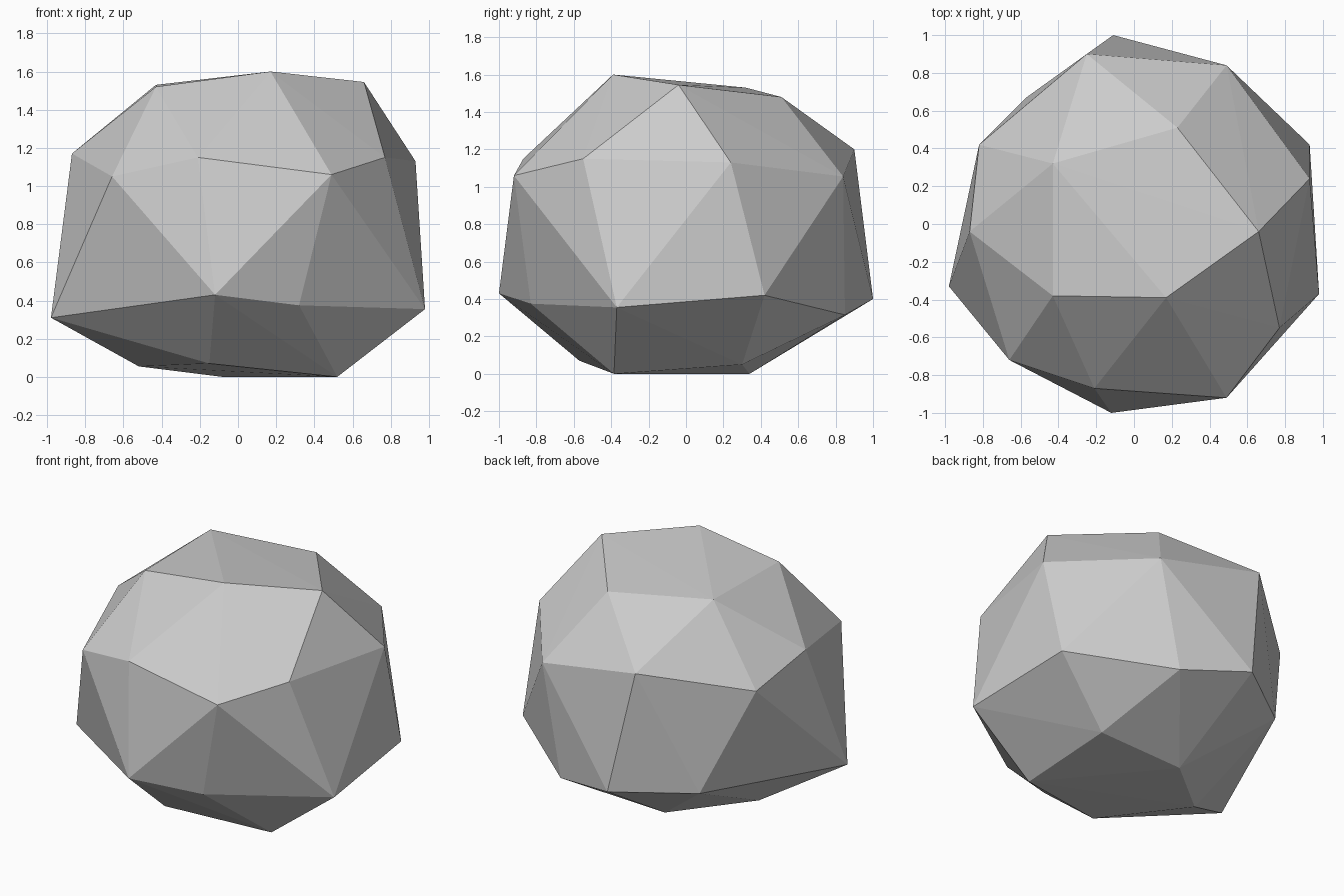
import bpy
import bmesh
from mathutils import Vector

# Remove only the default cube
default_cube = bpy.data.objects.get("Cube")
if default_cube is not None:
    bpy.data.objects.remove(default_cube, do_unlink=True)


def make_material(name, colour):
    material = bpy.data.materials.new(name)
    material.use_nodes = True
    material.diffuse_color = colour
    material.node_tree.nodes["Principled BSDF"].inputs["Base Color"].default_value = colour
    return material


# Corners of the boulder, as irregular rings from the ground up
underside = [(.52, -.385, 0), (.51, .3, .05), (-.08, .34, 0),
             (-.52, -.04, .055), (-.15, -.57, .07)]
waist = [(.98, -.37, .355), (.93, .42, .42), (.345, .85, .315), (-.11, 1, .4),
         (-.57, .67, .385), (-.98, -.33, .31), (-.12, -1, .43), (.32, -.83, .375)]
shoulder = [(.77, -.55, 1.15), (.93, .24, 1.13), (.49, .84, 1.055), (-.25, .9, 1.2),
            (-.82, .42, 1.05), (-.87, -.04, 1.17), (-.66, -.72, 1.05),
            (-.21, -.87, 1.15), (.49, -.92, 1.06)]
crown = [(.66, -.04, 1.545), (.23, .51, 1.48), (-.43, .32, 1.53),
         (-.43, -.38, 1.52), (.17, -.39, 1.6)]


def make_boulder(name, rings, material):
    """Wrap the corner rings in a faceted convex shell."""
    bm = bmesh.new()
    for ring in rings:
        for corner in ring:
            bm.verts.new(Vector(corner))
    bmesh.ops.convex_hull(bm, input=list(bm.verts))
    bmesh.ops.recalc_face_normals(bm, faces=list(bm.faces))
    for face in bm.faces:
        face.smooth = False

    mesh = bpy.data.meshes.new(name)
    bm.to_mesh(mesh)
    bm.free()
    mesh.materials.append(material)
    boulder = bpy.data.objects.new(name, mesh)
    bpy.context.collection.objects.link(boulder)
    return boulder


stone_grey = make_material("stone_grey", (.6, .6, .6, 1))
make_boulder("boulder", [underside, waist, shoulder, crown], stone_grey)
